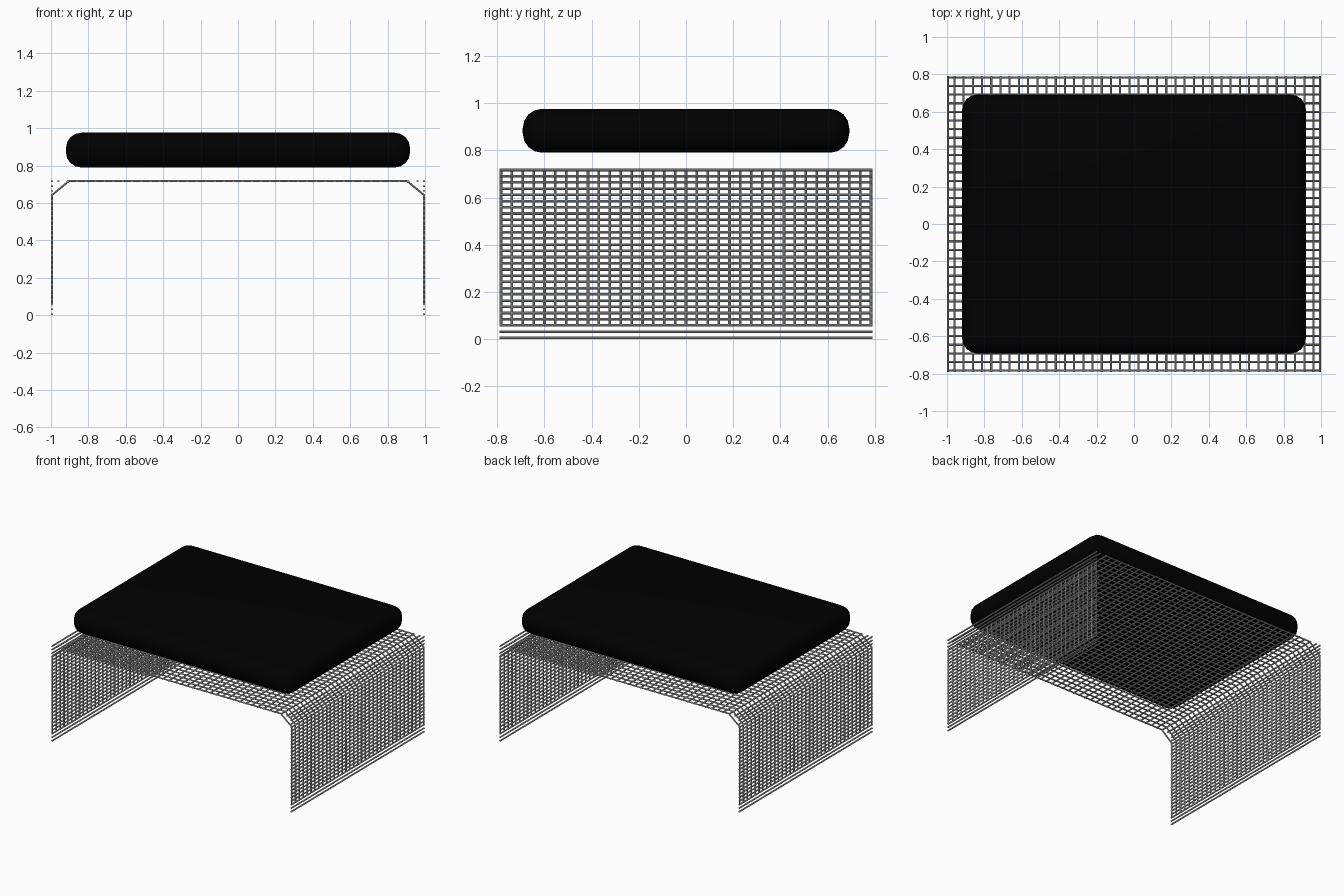
import bpy
import bmesh

if "Cube" in bpy.data.objects:
    bpy.data.objects.remove(bpy.data.objects["Cube"])

WIRE_R = 0.0055
SIDE_X = 0.9945
TOP_Z = 0.717
HALF_Y = 0.784


def make_material(name, rgb, roughness):
    mat = bpy.data.materials.new(name)
    mat.use_nodes = True
    mat.diffuse_color = (*rgb, 1)
    bsdf = mat.node_tree.nodes["Principled BSDF"]
    bsdf.inputs["Base Color"].default_value = (*rgb, 1)
    bsdf.inputs["Roughness"].default_value = roughness
    return mat


def spread(start, end, count):
    return [start + (end - start) * i / (count - 1) for i in range(count)]


def wire_set(name, paths, mat):
    """One mesh of capped round wires, each following a list of points."""
    curve = bpy.data.curves.new(name + "_path", "CURVE")
    curve.dimensions = "3D"
    curve.bevel_depth = WIRE_R
    curve.bevel_resolution = 2
    curve.use_fill_caps = True
    for path in paths:
        spline = curve.splines.new("POLY")
        spline.points.add(len(path) - 1)
        for point, co in zip(spline.points, path):
            point.co = (*co, 1)
    obj = bpy.data.objects.new(name, curve)
    bpy.context.collection.objects.link(obj)
    bpy.ops.object.select_all(action="DESELECT")
    obj.select_set(True)
    bpy.context.view_layer.objects.active = obj
    bpy.ops.object.convert(target="MESH")
    obj = bpy.context.view_layer.objects.active
    obj.data.materials.clear()
    obj.data.materials.append(mat)
    # Weld the caps and turn every face outward
    bm = bmesh.new()
    bm.from_mesh(obj.data)
    bmesh.ops.remove_doubles(bm, verts=bm.verts, dist=0.0001)
    bmesh.ops.recalc_face_normals(bm, faces=bm.faces)
    bm.to_mesh(obj.data)
    bm.free()
    bpy.ops.object.shade_smooth_by_angle()


steel = make_material("grey steel", (0.5, 0.5, 0.5), 0.5)
fabric = make_material("black fabric", (0.0, 0.0, 0.0), 0.9)

# Bent wires: up one side, across the top, down the other
half = [(SIDE_X, 0.06), (SIDE_X, 0.643), (0.905, TOP_Z)]
profile = [(-x, z) for x, z in half] + half[::-1]
wire_set("bent_wires",
         [[(x, y, z) for x, z in profile] for y in spread(-HALF_Y, HALF_Y, 35)], steel)

# Straight wires running front to back across the top
wire_set("top_wires",
         [[(x, -0.79, TOP_Z), (x, 0.79, TOP_Z)] for x in spread(-0.96, 0.96, 40)], steel)

# Straight wires running front to back up each side
for name, sign in (("left", 1), ("right", -1)):
    wire_set(name + "_side_wires",
             [[(sign * SIDE_X, -0.79, z), (sign * SIDE_X, 0.79, z)]
              for z in spread(WIRE_R, TOP_Z, 28)], steel)

# Cushion: a rounded slab hovering above the wire frame
bpy.ops.mesh.primitive_cube_add(size=1, location=(0, 0, 0.883))
cushion = bpy.context.object
cushion.name = "cushion"
cushion.scale = (1.84, 1.384, 0.186)
bpy.ops.object.transform_apply(location=False, rotation=False, scale=True)
cushion.data.materials.append(fabric)
bevel = cushion.modifiers.new("rounded_edges", "BEVEL")
bevel.width = 0.082
bevel.segments = 4
bpy.ops.object.modifier_apply(modifier=bevel.name)
bpy.ops.object.shade_smooth_by_angle()
